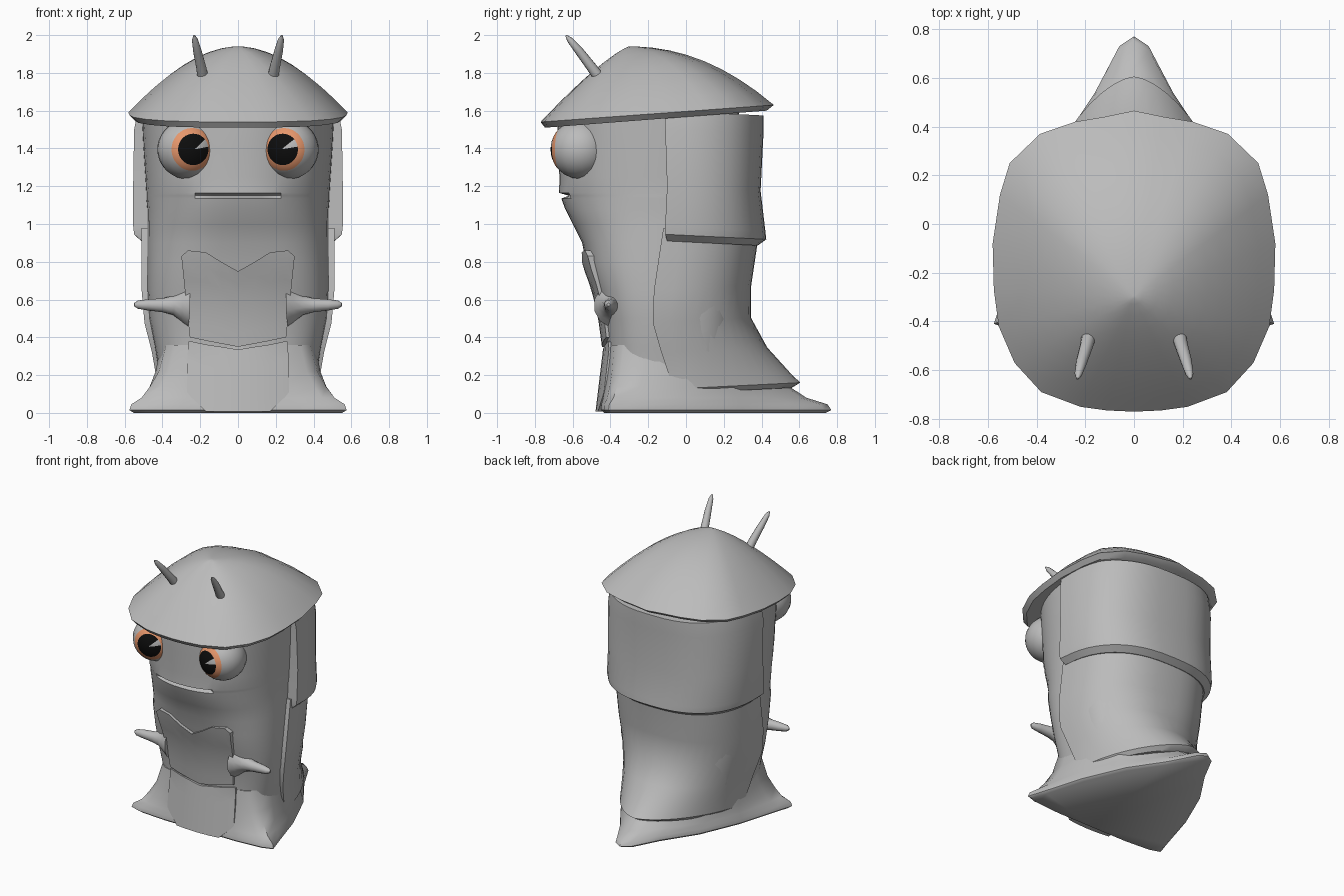
import bpy, bmesh, math
from mathutils import Vector

if "Cube" in bpy.data.objects:
    bpy.data.objects.remove(bpy.data.objects["Cube"])


def material(name, rgb):
    m = bpy.data.materials.new(name)
    m.diffuse_color = (*rgb, 1)
    m.use_nodes = True
    m.node_tree.nodes["Principled BSDF"].inputs["Base Color"].default_value = m.diffuse_color
    return m


GREY = material("grey_skin", (0.5, 0.5, 0.5))
ORANGE = material("orange_iris", (0.85, 0.33, 0.16))
BLACK = material("black_pupil", (0.004, 0.004, 0.004))


def finish(name, bm, mats=(GREY,), angle=35):
    bmesh.ops.recalc_face_normals(bm, faces=bm.faces)
    me = bpy.data.meshes.new(name)
    bm.to_mesh(me)
    bm.free()
    for m in mats:
        me.materials.append(m)
    ob = bpy.data.objects.new(name, me)
    bpy.context.collection.objects.link(ob)
    bpy.ops.object.select_all(action='DESELECT')
    ob.select_set(True)
    bpy.context.view_layer.objects.active = ob
    bpy.ops.object.shade_smooth_by_angle(angle=math.radians(angle))
    return ob


def loft(name, rings, angle=35):
    """Skin closed rings of equal length and cap both ends."""
    bm = bmesh.new()
    vs = [[bm.verts.new(p) for p in r] for r in rings]
    n = len(vs[0])
    for a, b in zip(vs, vs[1:]):
        for i in range(n):
            j = (i + 1) % n
            bm.faces.new((a[i], a[j], b[j], b[i]))
    bm.faces.new(vs[0])
    bm.faces.new(vs[-1])
    return finish(name, bm, angle=angle)


def spike(name, path, radii, sides=12):
    """Tapered round limb along a path."""
    path = [Vector(p) for p in path]
    axis = (path[-1] - path[0]).normalized()
    u = axis.orthogonal().normalized()
    v = axis.cross(u)
    turn = [math.tau * i / sides for i in range(sides)]
    loft(name, [[p + r * (math.cos(t) * u + math.sin(t) * v) for t in turn]
                for p, r in zip(path, radii)], 50)


def curve(t, p):
    """Superellipse point for angle t and exponent p."""
    c, s = math.cos(t), math.sin(t)
    return (math.copysign(abs(c) ** (2 / p), c), math.copysign(abs(s) ** (2 / p), s))


def interp(table, z):
    for (a, ya), (b, yb) in zip(table, table[1:]):
        if z <= b:
            return ya + (yb - ya) * max(0, (z - a) / (b - a))
    return table[-1][1]


# Body: z, half width, front y, roundness
body = [(0.1, .40, -.42, 3), (.35, .44, -.42, 3), (.5, .47, -.44, 3), (.65, .48, -.475, 3),
        (.8, .48, -.53, 2.8), (.9, .48, -.55, 2.6), (1.0, .48, -.60, 2.4), (1.08, .48, -.64, 2.3),
        (1.135, .485, -.66, 2.2), (1.15, .485, -.665, 2.2), (1.165, .485, -.672, 2.2),
        (1.25, .49, -.67, 2.2), (1.4, .50, -.68, 2.2), (1.6, .51, -.68, 2.2)]
front = [(z, f) for z, w, f, p in body]
rings = []
for z, w, f, p in body:
    ring = []
    for i in range(56):
        cx, cy = curve(math.tau * i / 56, p)
        x, y = w * cx, -.1 + cy * (.38 if cy > 0 else -.1 - f)
        if z == 1.15 and cy < 0 and abs(x) < .2:      # mouth slit
            y += .045
        ring.append((x, y, z))
    rings.append(ring)
loft("body", rings)


# Back shell bands: z, half width, front edge y, back y, roundness
def shell(name, rows, slope):
    rings = []
    for z, w, y0, y1, p in rows:
        ring = []
        for i in range(25):
            cx, cy = curve(math.pi * i / 24, p)
            y = y0 + (y1 - y0) * cy
            ring.append((w * cx, y, z + slope * (y + .1)))
        rings.append(ring)
    loft(name, rings)


shell("upper_shell", [(.91, .51, -.10, .38, 2.5), (.945, .55, -.11, .425, 2.5), (.99, .555, -.11, .42, 2.6),
                      (1.2, .555, -.10, .395, 2.6), (1.5, .55, -.11, .41, 2.6), (1.6, .53, -.11, .41, 2.6)], -.05)
shell("lower_shell", [(.10, .40, -.04, .56, 1.6), (.125, .425, -.06, .605, 1.6), (.17, .43, -.08, .56, 1.7),
                      (.32, .455, -.13, .43, 2), (.48, .495, -.175, .345, 2.3), (.65, .51, -.17, .345, 2.5),
                      (.85, .51, -.14, .375, 2.5), (.98, .51, -.12, .385, 2.5)], .05)

# Flared foot with two pointed corners and a tail
low = [(0, -.45), (.3, -.45), (.5, -.435), (.575, -.41), (.54, -.3), (.45, 0), (.32, .3), (.16, .54), (.06, .73), (0, .77)]
top = [(0, -.42), (.2, -.415), (.33, -.38), (.38, -.33), (.41, -.2), (.41, 0), (.35, .2), (.2, .3), (.08, .36), (0, .37)]
rings = []
for z, w, s in [(0, 0, .96), (.015, 0, 1), (.045, .05, 1), (.08, .33, 1), (.14, .56, 1), (.22, .8, 1), (.36, 1, 1)]:
    half = [Vector((a[0] + (b[0] - a[0]) * w, a[1] + (b[1] - a[1]) * w, 0)) * s for a, b in zip(low, top)]
    pts = half + [Vector((-p.x, p.y, 0)) for p in half[-2:0:-1]]
    rings.append([(p.x, p.y, z) for p in pts])
loft("foot", rings, 45)


# Belly plates: columns of x at top and bottom, with top and bottom heights
def plate(name, cols, lift):
    bm = bmesh.new()
    full = [(-a, -b, c, d) for a, b, c, d in cols[:0:-1]] + cols
    grid = []
    for xt, xb, zt, zb in full:
        col = []
        for k in range(7):
            t = k / 6
            x, z = xt + (xb - xt) * t, zt + (zb - zt) * t
            col.append(bm.verts.new((x, interp(front, z) - lift(z) + .45 * x * x, z)))
        grid.append(col)
    for a, b in zip(grid, grid[1:]):
        for k in range(6):
            bm.faces.new((a[k], a[k + 1], b[k + 1], b[k]))
    faces = bm.faces[:]
    back = bmesh.ops.extrude_face_region(bm, geom=faces, use_keep_orig=True)["geom"]
    for v in back:
        if isinstance(v, bmesh.types.BMVert):
            v.co.y += .07
    finish(name, bm)


plate("chest_plate", [(0, 0, .75, .35), (.09, .08, .80, .365), (.17, .16, .85, .38),
                      (.265, .23, .86, .395), (.30, .255, .83, .40)], lambda z: .025)
plate("belly_plate", [(0, 0, .335, .008), (.09, .09, .35, .008), (.17, .17, .362, .008),
                      (.255, .25, .38, .085), (.265, .27, .375, .11)],
      lambda z: .018 + .042 * max(0, 1 - z / .35))

# Cap: rim outline (half), domed up to the apex
rim = [(0, -.77), (.11, -.765), (.22, -.75), (.38, -.69), (.49, -.57), (.555, -.42), (.575, -.27),
       (.58, -.08), (.55, .12), (.51, .25), (.385, .37), (.24, .42), (.12, .44), (0, .465)]
rim += [(-x, y) for x, y in rim[-2:0:-1]]
APEX_Y, APEX_Z = -.3, 1.94


def rim_z(y):
    return 1.54 + .09 * (y + .77) / 1.235


def cap_ring(t, drop=0):
    ring = []
    for x, y in rim:
        d = Vector((x, y - APEX_Y)).normalized().y
        power = 1.6 + (.5 if d > 0 else .35) * d
        z = APEX_Z - (APEX_Z - rim_z(y)) * t ** power
        ring.append((x * t, APEX_Y + (y - APEX_Y) * t, z - drop))
    return ring


under = [(x * .95, APEX_Y + (y - APEX_Y) * .95, rim_z(y) - .03) for x, y in rim]
loft("cap", [under] + [cap_ring(t) for t in (1, .88, .76, .64, .52, .4, .28, .16, .06, .01)])


# Eyes: turned rings around the gaze axis, coloured by angle from it
def eye(name, s):
    bm = bmesh.new()
    centre = Vector((.27 * s, -.56, 1.395))
    n = Vector((-.25 * s, -.968, 0))
    u, v = Vector((.968, -.25 * s, 0)), Vector((0, 0, 1))
    degs = [2, 11, 21, 32, 39, 46, 60, 75, 90, 105, 120, 135, 150, 165, 178]
    seg = 36
    rows = []
    for d in degs:
        a = math.radians(d)
        rows.append([bm.verts.new(centre + .157 * (math.cos(a) * n + math.sin(a) *
                     (math.cos(math.tau * i / seg) * u + math.sin(math.tau * i / seg) * v))) for i in range(seg)])
    for k in range(len(rows) - 1):
        for i in range(seg):
            j = (i + 1) % seg
            f = bm.faces.new((rows[k][i], rows[k][j], rows[k + 1][j], rows[k + 1][i]))
            glint = 1 <= i <= 3
            f.material_index = (0 if glint else 2) if degs[k] < 32 else (1 if degs[k] < 46 else 0)
    bm.faces.new(rows[0]).material_index = 2
    bm.faces.new(rows[-1])
    finish(name, bm, (GREY, ORANGE, BLACK), 60)


for s, side in ((-1, "left"), (1, "right")):
    eye(side + "_eye", s)
    spike(side + "_antenna", [(.185 * s, -.46, 1.775), (.195 * s, -.50, 1.83), (.215 * s, -.565, 1.915),
                              (.228 * s, -.615, 1.975), (.232 * s, -.635, 1.998)], (.03, .027, .023, .016, .005))
    spike(side + "_arm", [(.27 * s, -.37, .57), (.305 * s, -.385, .57), (.345 * s, -.395, .57), (.40 * s, -.40, .57),
                          (.48 * s, -.405, .572), (.53 * s, -.41, .573), (.55 * s, -.41, .573)],
          (.12, .085, .052, .038, .03, .022, .008))
